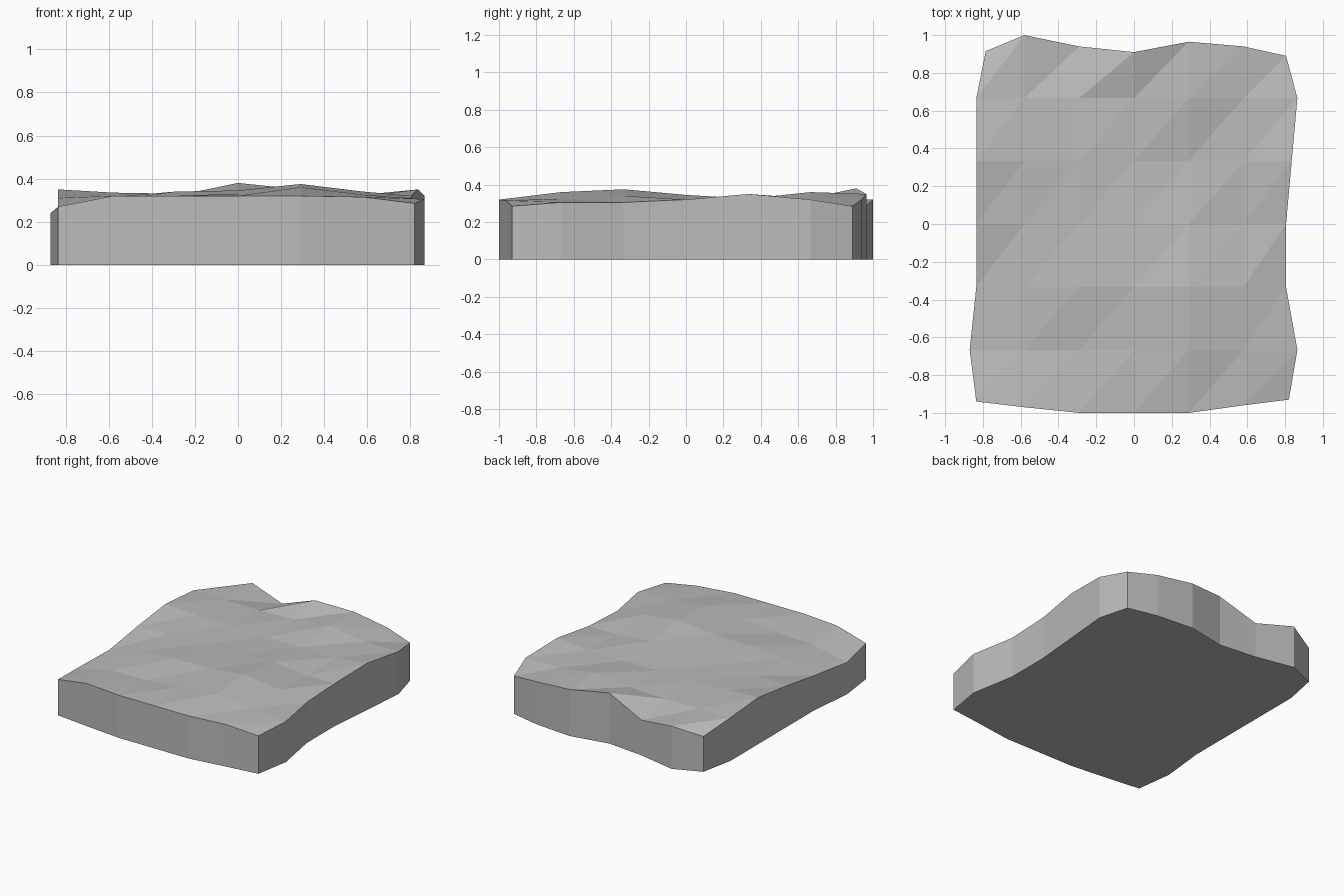
import bpy
import bmesh

default_cube = bpy.data.objects.get("Cube")
if default_cube:
    bpy.data.objects.remove(default_cube, do_unlink=True)

# Slab dimensions in hundredths: surface heights, rows run front to back
HEIGHTS = [
    [27, 32, 32, 32, 32, 31.5, 28.5],
    [24, 30, 30.5, 33, 36, 32.5, 30.5],
    [26, 31.5, 34, 34.5, 37.5, 34, 30.5],
    [31, 32, 32.5, 33.5, 34.5, 31.5, 32],
    [35, 33.5, 33, 32.5, 32.5, 32.5, 35],
    [32.5, 32.5, 32, 33, 36, 32, 32],
    [26.5, 32, 26.5, 38, 35, 32, 28.5],
]
# Ragged outline of the four edges
FRONT_Y = [-94, -97, -100, -100, -100, -96, -93]
BACK_Y = [91.5, 100, 94, 91, 96.5, 94, 89]
LEFT_X = [-83.5, -87, -83.5, -83.5, -83.5, -83.5, -78.5]
RIGHT_X = [82, 86.5, 80.5, 80.5, 83.5, 86.5, 80.5]
COUNT = len(HEIGHTS)
LAST = COUNT - 1


def surface_point(row, col):
    """Regular grid inside, ragged outline along the border."""
    x = (col - LAST / 2) * 29
    y = (row / LAST * 2 - 1) * 100
    if col == 0:
        x = LEFT_X[row]
    elif col == LAST:
        x = RIGHT_X[row]
    if row == 0:
        y = FRONT_Y[col]
    elif row == LAST:
        y = BACK_Y[col]
    return (x / 100, y / 100, HEIGHTS[row][col] / 100)


def make_material(name, color):
    material = bpy.data.materials.new(name)
    material.use_nodes = True
    material.diffuse_color = color
    shader = next(n for n in material.node_tree.nodes if n.type == "BSDF_PRINCIPLED")
    shader.inputs["Base Color"].default_value = color
    return material


bm = bmesh.new()

# Faceted uneven top
grid = [[bm.verts.new(surface_point(row, col)) for col in range(COUNT)]
        for row in range(COUNT)]
for row in range(LAST):
    for col in range(LAST):
        near_left, near_right = grid[row][col], grid[row][col + 1]
        far_left, far_right = grid[row + 1][col], grid[row + 1][col + 1]
        bm.faces.new((near_left, near_right, far_right))
        bm.faces.new((near_left, far_right, far_left))

# Border loop, walked counter-clockwise
border = [grid[0][i] for i in range(LAST)]
border += [grid[i][LAST] for i in range(LAST)]
border += [grid[LAST][i] for i in range(LAST, 0, -1)]
border += [grid[i][0] for i in range(LAST, 0, -1)]

# Upright sides and flat underside
foot = [bm.verts.new((v.co.x, v.co.y, 0)) for v in border]
for i in range(len(border)):
    j = (i + 1) % len(border)
    bm.faces.new((foot[i], foot[j], border[j], border[i]))
bm.faces.new(foot[::-1])
bmesh.ops.recalc_face_normals(bm, faces=bm.faces)

mesh = bpy.data.meshes.new("stone_slab")
bm.to_mesh(mesh)
bm.free()
mesh.materials.append(make_material("stone grey", (0.5, 0.5, 0.5, 1)))
slab = bpy.data.objects.new("stone_slab", mesh)
bpy.context.collection.objects.link(slab)
